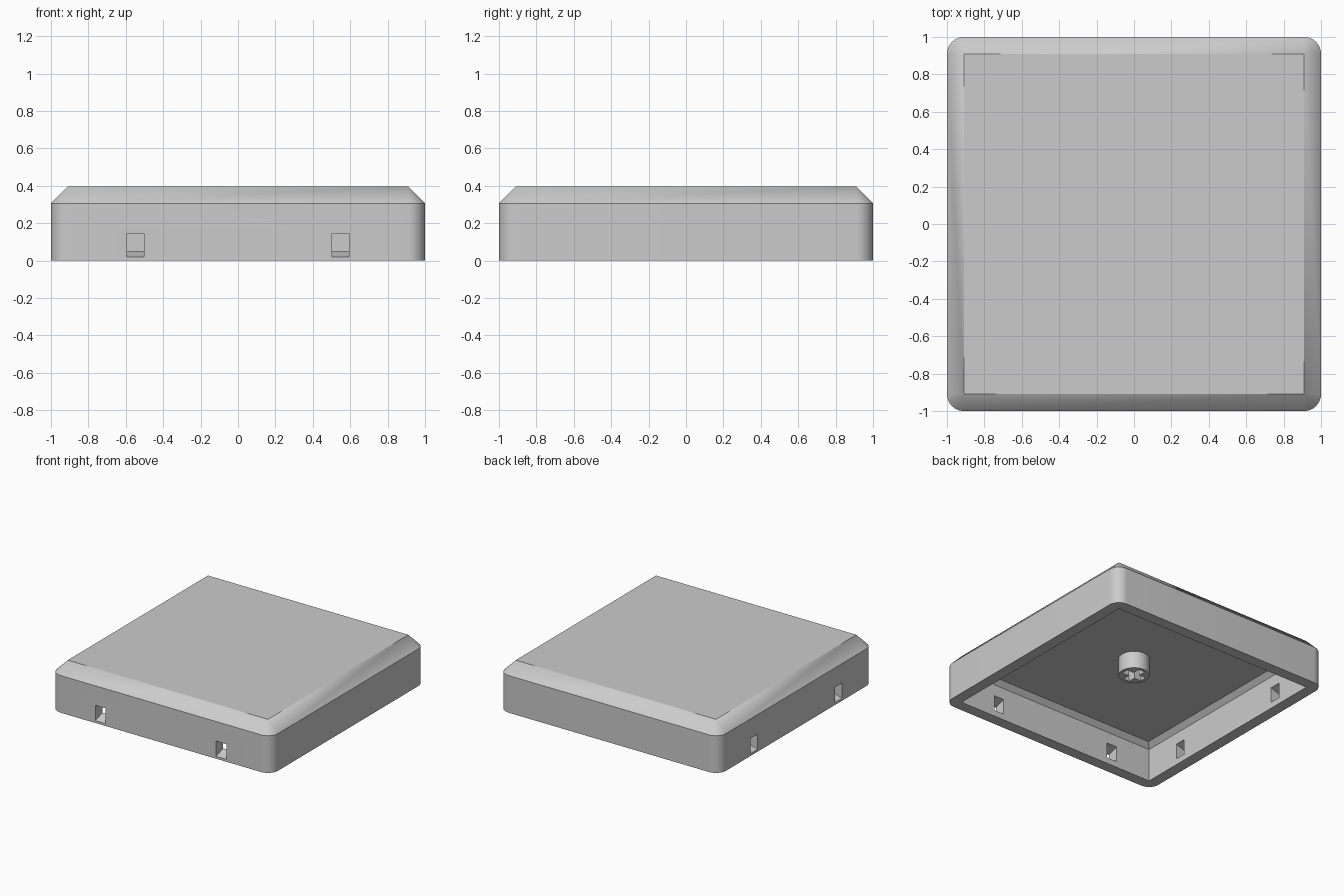
import bpy, bmesh, math
from mathutils import Matrix, Vector

cube = bpy.data.objects.get("Cube")
if cube:
    bpy.data.objects.remove(cube, do_unlink=True)

WALL = 0.091                       # wall thickness, corner radius and chamfer
SHOULDER, TOP = 0.305, 0.397       # start and end of the chamfer
CEILING = TOP - WALL
INSET = WALL * math.tan(math.pi / 8)   # inner chamfer size for an even wall
INNER = 1 - WALL
STEM_R, STEM_Z = 0.116, 0.166

grey = bpy.data.materials.new("light grey plastic")
grey.use_nodes = True
colour = (0.6, 0.6, 0.6, 1)
grey.diffuse_color = colour
grey.node_tree.nodes["Principled BSDF"].inputs["Base Color"].default_value = colour


def to_object(name, bm):
    bmesh.ops.recalc_face_normals(bm, faces=bm.faces)
    mesh = bpy.data.meshes.new(name)
    bm.to_mesh(mesh)
    bm.free()
    mesh.materials.append(grey)
    obj = bpy.data.objects.new(name, mesh)
    bpy.context.collection.objects.link(obj)
    return obj


def activate(obj):
    bpy.ops.object.select_all(action='DESELECT')
    obj.select_set(True)
    bpy.context.view_layer.objects.active = obj


def cut(obj, cutter):
    cutter.hide_render = True
    mod = obj.modifiers.new("cut", 'BOOLEAN')
    mod.operation, mod.solver, mod.object = 'DIFFERENCE', 'EXACT', cutter
    activate(obj)
    bpy.ops.object.modifier_apply(modifier=mod.name)
    bpy.data.objects.remove(cutter, do_unlink=True)


def smooth(obj):
    activate(obj)
    bpy.ops.object.shade_smooth_by_angle(angle=math.radians(30))


def ring(bm, half, radius, z, steps=10):
    """Square loop with rounded corners (radius 0 gives sharp ones)."""
    verts = []
    for corner in range(4):
        mid = math.pi / 4 + corner * math.pi / 2
        centre = (half - radius) * math.sqrt(2)
        for i in range(steps + 1):
            a = corner * math.pi / 2 + i / steps * math.pi / 2
            verts.append(bm.verts.new((centre * math.cos(mid) + radius * math.cos(a),
                                       centre * math.sin(mid) + radius * math.sin(a), z)))
    return verts


def box(name, size, centre):
    bm = bmesh.new()
    bmesh.ops.create_cube(bm, size=1, matrix=Matrix.Translation(centre) @ Matrix.Diagonal((*size, 1)))
    return to_object(name, bm)


def tunnel(x, turn):
    """Slot cutter through the front wall, rising inward, turned about z."""
    slope, low, height, width = 0.33, 0.02, 0.125, 0.092
    bm = bmesh.new()
    bmesh.ops.create_cube(bm, size=1)
    for v in bm.verts:
        y = -1 - 0.05 if v.co.y < 0 else -INNER + 0.05
        v.co = Vector((x + v.co.x * width, y, low + (y + 1) * slope + (v.co.z + 0.5) * height))
    bmesh.ops.rotate(bm, verts=bm.verts, matrix=Matrix.Rotation(turn, 3, 'Z'))
    return to_object("slot_cutter", bm)


# Hollow cap, lofted from the ceiling down the inside and up the outside
bm = bmesh.new()
rings = [ring(bm, *spec) for spec in (
    (INNER - INSET, 0, CEILING), (INNER, 0, CEILING - INSET), (INNER, 0, 0),
    (1, WALL, 0), (1, WALL, SHOULDER), (INNER, 0, TOP))]
count = len(rings[0])
for a, b in zip(rings, rings[1:]):
    for i in range(count):
        j = (i + 1) % count
        bm.faces.new((a[i], a[j], b[j], b[i]))
bm.faces.new(rings[0])
bm.faces.new(rings[-1])
bmesh.ops.remove_doubles(bm, verts=bm.verts, dist=1e-5)
shell = to_object("cap_shell", bm)

# Two slots in the front wall and two in the right-hand wall
for turn in (0, -math.pi / 2):
    for x in (-0.548, 0.548):
        cut(shell, tunnel(x, turn))
smooth(shell)

# Round socket under the ceiling with a cross-shaped recess
bm = bmesh.new()
depth = CEILING - STEM_Z + 0.01
bmesh.ops.create_cone(bm, cap_ends=True, segments=48, radius1=STEM_R, radius2=STEM_R, depth=depth,
                      matrix=Matrix.Translation((0, 0, STEM_Z + depth / 2)))
stem = to_object("stem_socket", bm)
for size in ((0.18, 0.055, 0.28), (0.055, 0.18, 0.28)):
    cut(stem, box("cross_cutter", size, (0, 0, CEILING - 0.14)))
smooth(stem)
